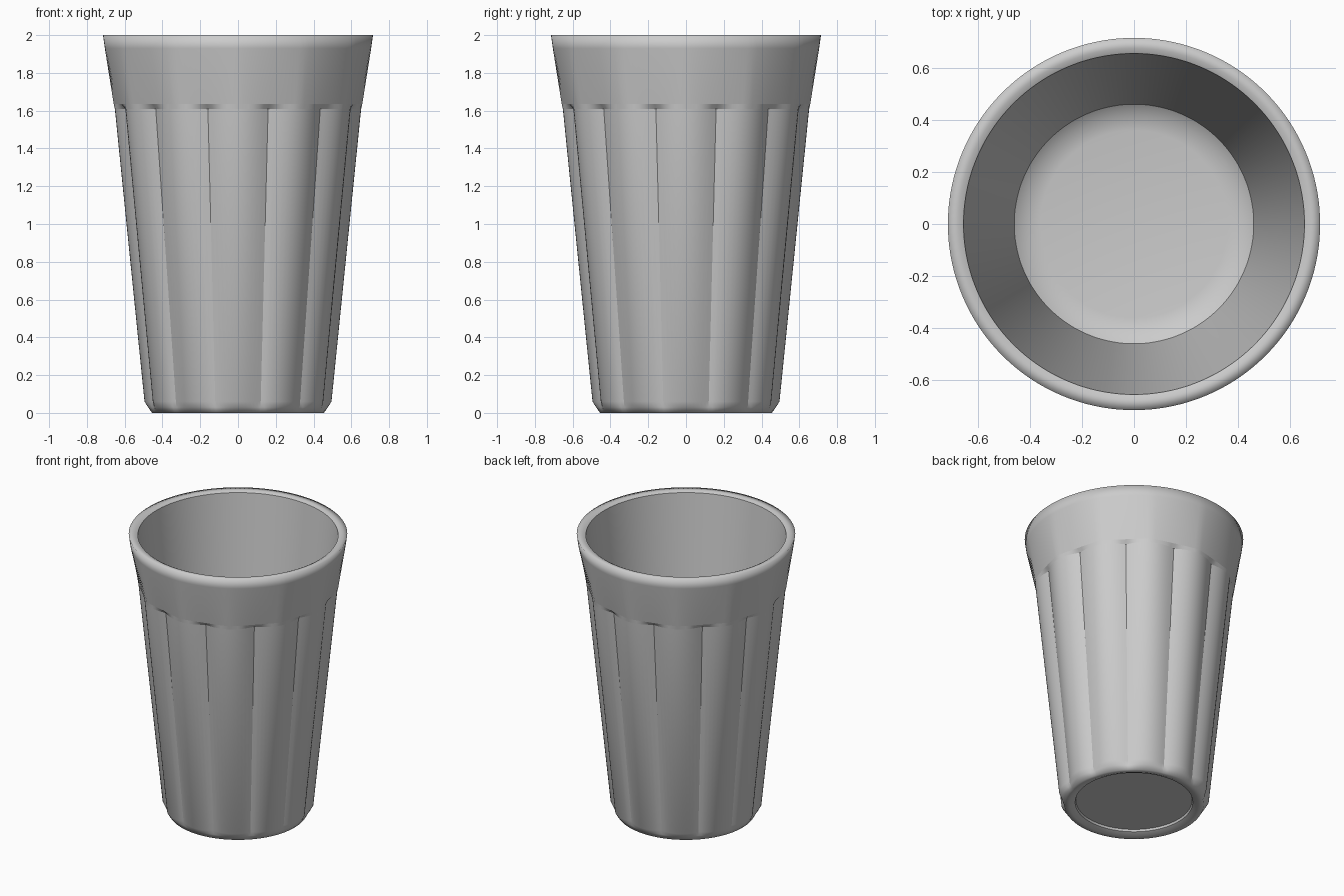
import bpy, bmesh
from math import sin, cos, pi

LOBES, STEPS = 12, 12
COUNT = LOBES * STEPS

cube = bpy.data.objects.get("Cube")
if cube:
    bpy.data.objects.remove(cube)

glass = bpy.data.materials.new("light grey")
glass.use_nodes = True
colour = (0.6, 0.6, 0.6, 1)
glass.diffuse_color = colour
glass.node_tree.nodes["Principled BSDF"].inputs["Base Color"].default_value = colour


# Ring shapes: plain circle, outward lobes with creased valleys, soft polygon
def radius(r, depth, kind, i):
    a = (i % STEPS) / STEPS
    if kind == "lobes":
        return r - depth * (1 - abs(cos(pi * a)))
    if kind == "polygon":
        return r - depth * sin(pi * a)
    return r


# (height, radius, depth, shape, sharp ring), from inner floor over the rim to the base
rings = [
    (0.10, 0.36, 0, "circle", False),
    (0.11, 0.42, 0, "circle", False),
    (0.14, 0.46, 0, "circle", True),
    (1.96, 0.652, 0, "circle", False),
    (1.99, 0.655, 0, "circle", True),
    (2.00, 0.675, 0, "circle", False),
    (2.00, 0.715, 0, "circle", False),
    (1.93, 0.705, 0, "circle", False),
    (1.635, 0.658, 0.018, "polygon", True),
    (1.61, 0.652, 0.036, "lobes", True),
    (0.06, 0.495, 0.03, "lobes", False),
    (0.03, 0.476, 0.014, "lobes", False),
    (0.00, 0.455, 0, "circle", False),
    (0.00, 0.42, 0, "circle", False),
    (0.015, 0.385, 0, "circle", True),
    (0.03, 0.38, 0, "circle", True),
]

bm = bmesh.new()
loops = []
for z, r, depth, kind, sharp in rings:
    loop = []
    for i in range(COUNT):
        a = 2 * pi * i / COUNT
        q = radius(r, depth, kind, i)
        loop.append(bm.verts.new((q * cos(a), q * sin(a), z)))
    loops.append(loop)

for low, high in zip(loops, loops[1:]):
    for i in range(COUNT):
        j = (i + 1) % COUNT
        bm.faces.new((low[i], low[j], high[j], high[i]))
bm.faces.new(loops[0])
bm.faces.new(loops[-1])
bmesh.ops.recalc_face_normals(bm, faces=bm.faces)
for face in bm.faces:
    face.smooth = True

# Creases around the marked rings and down the valleys
for loop, ring in zip(loops, rings):
    if ring[4]:
        for i in range(COUNT):
            bm.edges.get((loop[i], loop[(i + 1) % COUNT])).smooth = False
for (low, a), (high, b) in zip(zip(loops, rings), zip(loops[1:], rings[1:])):
    if a[3] == b[3] == "lobes":
        for i in range(STEPS // 2, COUNT, STEPS):
            bm.edges.get((low[i], high[i])).smooth = False

mesh = bpy.data.meshes.new("fluted_tumbler")
bm.to_mesh(mesh)
bm.free()
mesh.materials.append(glass)
tumbler = bpy.data.objects.new("fluted_tumbler", mesh)
bpy.context.collection.objects.link(tumbler)
